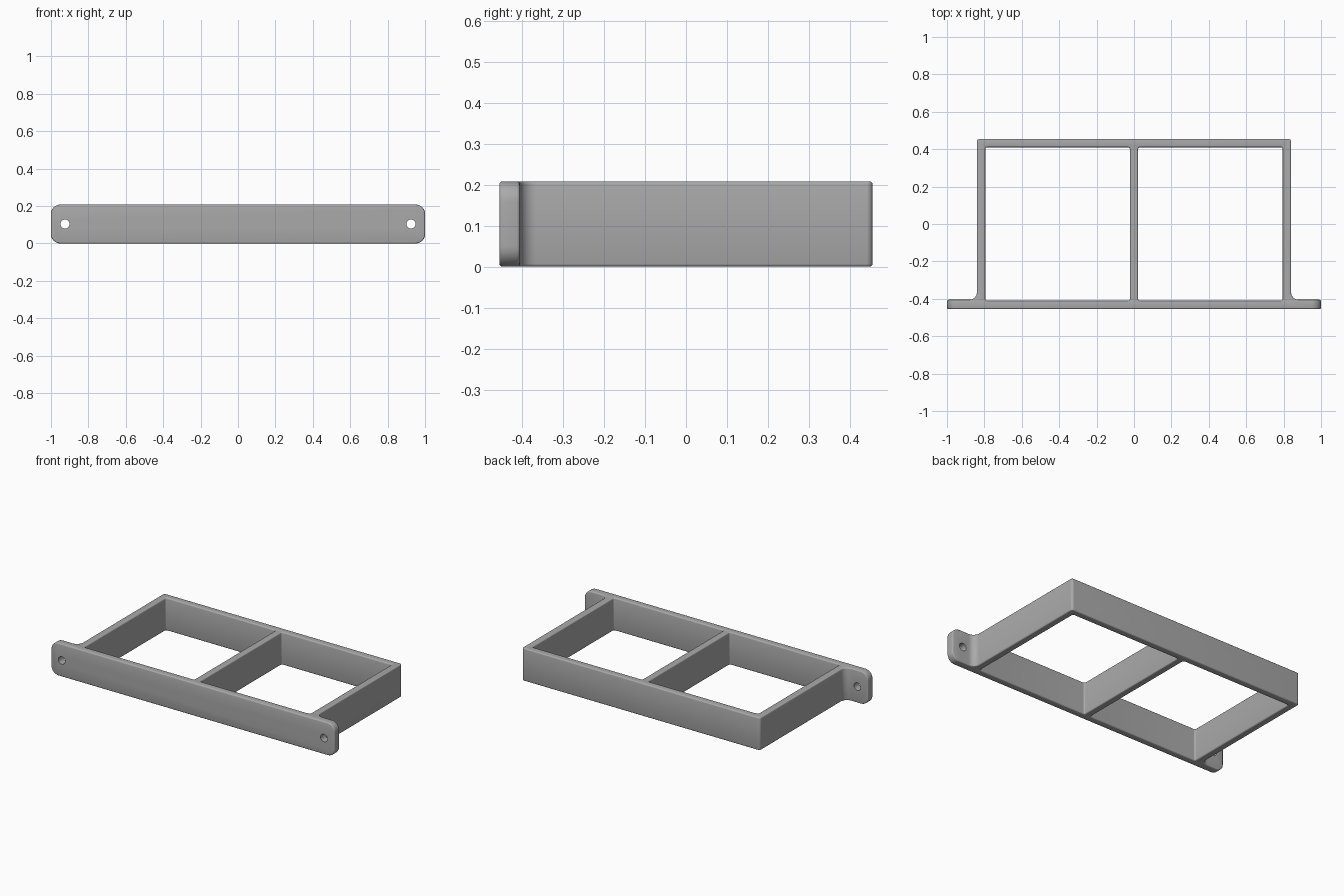
import bpy, bmesh, math
from mathutils import Vector

cube = bpy.data.objects.get("Cube")
if cube:
    bpy.data.objects.remove(cube, do_unlink=True)

HEIGHT = 0.208
FRONT, BACK = -0.455, 0.455

grey = bpy.data.materials.new("medium grey")
grey.use_nodes = True
grey.diffuse_color = (0.4, 0.4, 0.4, 1)
grey.node_tree.nodes["Principled BSDF"].inputs["Base Color"].default_value = (0.4, 0.4, 0.4, 1)


def rounded(corners, steps=8):
    """Round the right-angled corners of a polygon given as (x, y, radius)."""
    out = []
    for i, (x, y, r) in enumerate(corners):
        p = Vector((x, y))
        if r == 0:
            out.append(p)
            continue
        d1 = (Vector(corners[i - 1][:2]) - p).normalized()
        d2 = (Vector(corners[(i + 1) % len(corners)][:2]) - p).normalized()
        centre = p + r * (d1 + d2)
        for k in range(steps + 1):
            a = math.pi / 2 * k / steps
            out.append(centre - r * (math.cos(a) * d2 + math.sin(a) * d1))
    return out


def rectangle(x0, x1, y0, y1, r):
    return rounded([(x0, y0, r), (x1, y0, r), (x1, y1, r), (x0, y1, r)])


def prism(name, points, start, end, along_y=False):
    """Extrude a profile along z, or along y for a profile drawn in x and z."""
    def place(p, d):
        return (p[0], d, p[1]) if along_y else (p[0], p[1], d)
    bm = bmesh.new()
    low = [bm.verts.new(place(p, start)) for p in points]
    high = [bm.verts.new(place(p, end)) for p in points]
    bm.faces.new(low)
    bm.faces.new(high)
    for i in range(len(low)):
        bm.faces.new((low[i - 1], low[i], high[i], high[i - 1]))
    bmesh.ops.recalc_face_normals(bm, faces=bm.faces[:])
    mesh = bpy.data.meshes.new(name)
    bm.to_mesh(mesh)
    bm.free()
    mesh.materials.append(grey)
    ob = bpy.data.objects.new(name, mesh)
    bpy.context.collection.objects.link(ob)
    return ob


def boolean(target, cutter, operation):
    mod = target.modifiers.new(cutter.name, "BOOLEAN")
    mod.object, mod.operation, mod.solver = cutter, operation, "EXACT"
    bpy.ops.object.modifier_apply(modifier=mod.name)
    bpy.data.objects.remove(cutter, do_unlink=True)


# Plan outline: box walls with a front plate that runs past both sides
frame = prism("mounting_frame", rounded([
    (-1.1, FRONT, 0), (1.1, FRONT, 0), (1.1, -0.405, 0), (0.84, -0.405, 0.04),
    (0.84, BACK, 0.015), (-0.84, BACK, 0.015), (-0.84, -0.405, 0.04), (-1.1, -0.405, 0),
]), -0.1, HEIGHT + 0.1)
bpy.ops.object.select_all(action="DESELECT")
frame.select_set(True)
bpy.context.view_layer.objects.active = frame

# Rounded ends of the front plate
boolean(frame, prism("end_rounding", rectangle(-1, 1, 0, HEIGHT, 0.05), -0.6, 0.6, True), "INTERSECT")

# Two open cells, leaving the middle divider
for side in (-1, 1):
    x0, x1 = sorted((side * 0.022, side * 0.795))
    boolean(frame, prism("cell_cutter", rectangle(x0, x1, -0.41, 0.41, 0.01), -0.2, 0.4), "DIFFERENCE")

# Softened rims
bevel = frame.modifiers.new("rim_bevel", "BEVEL")
bevel.width, bevel.segments = 0.007, 3
bevel.limit_method, bevel.angle_limit = "ANGLE", math.radians(40)
bevel.use_clamp_overlap = False
bpy.ops.object.modifier_apply(modifier=bevel.name)

# Screw hole in each ear
for side in (-1, 1):
    circle = [(side * 0.925 + 0.024 * math.cos(a), HEIGHT / 2 + 0.024 * math.sin(a))
              for a in (2 * math.pi * k / 32 for k in range(32))]
    boolean(frame, prism("hole_cutter", circle, -0.5, -0.35, True), "DIFFERENCE")

bpy.ops.object.shade_smooth_by_angle(angle=math.radians(35))
